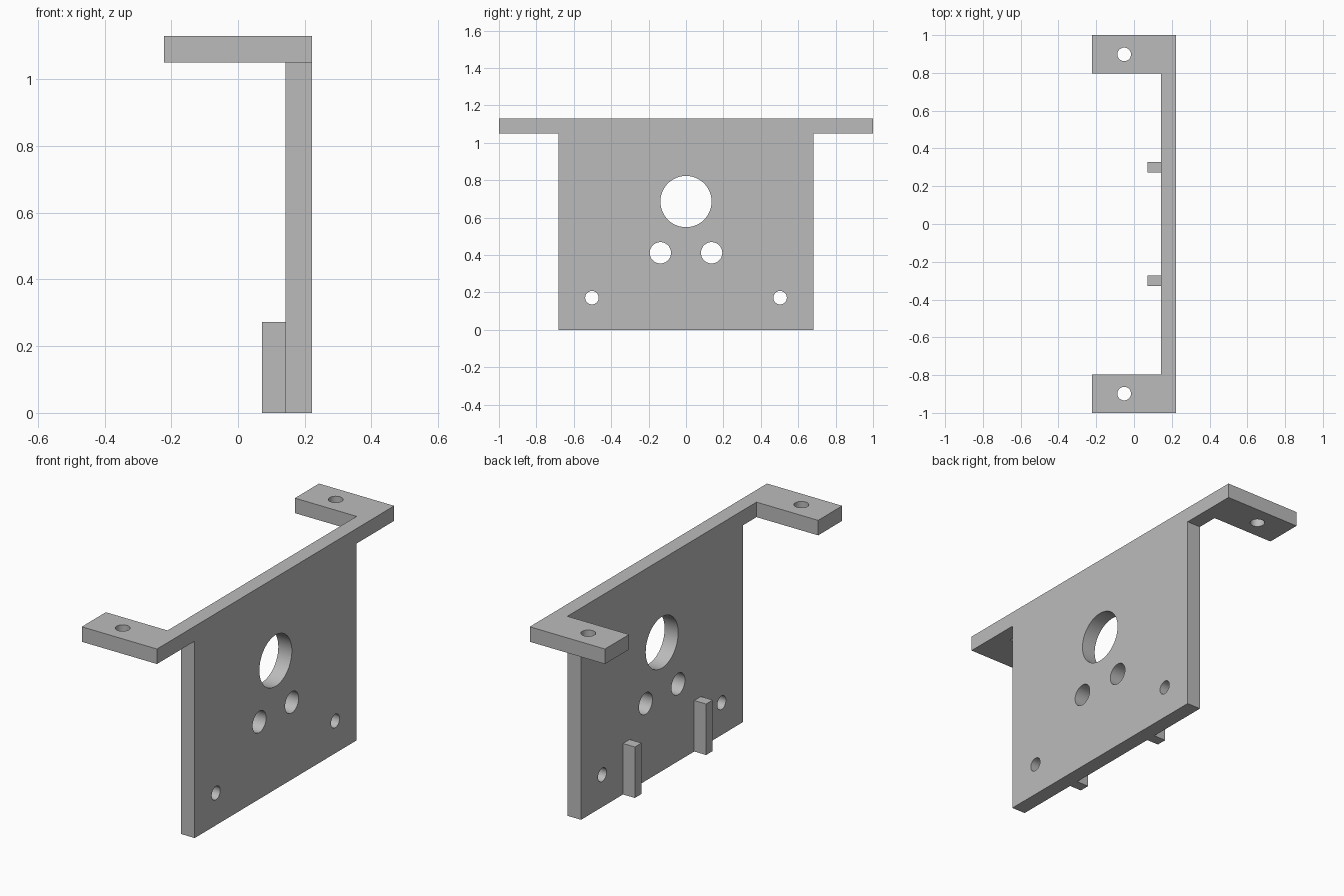
import bpy
import bmesh
from math import radians
from mathutils import Matrix, Vector

if "Cube" in bpy.data.objects:
    bpy.data.objects.remove(bpy.data.objects["Cube"], do_unlink=True)

grey = bpy.data.materials.new("plain grey")
grey.use_nodes = True
colour = (0.5, 0.5, 0.5, 1)
grey.diffuse_color = colour
grey.node_tree.nodes["Principled BSDF"].inputs["Base Color"].default_value = colour

# Shared dimensions
INNER, OUTER = 0.142, 0.222      # plate thickness in x
SHELF, TOP = 1.05, 1.13          # flange thickness in z


def add_object(name, bm):
    bmesh.ops.recalc_face_normals(bm, faces=bm.faces)
    mesh = bpy.data.meshes.new(name)
    bm.to_mesh(mesh)
    bm.free()
    mesh.materials.append(grey)
    obj = bpy.data.objects.new(name, mesh)
    bpy.context.collection.objects.link(obj)
    return obj


def prism(name, outline, direction):
    """Extrude a closed planar outline along a direction."""
    bm = bmesh.new()
    face = bm.faces.new([bm.verts.new(p) for p in outline])
    result = bmesh.ops.extrude_face_region(bm, geom=[face], use_keep_orig=True)
    moved = [v for v in result["geom"] if isinstance(v, bmesh.types.BMVert)]
    bmesh.ops.translate(bm, verts=moved, vec=Vector(direction))
    return add_object(name, bm)


def box(name, x0, x1, y0, y1, z0, z1):
    outline = [(x0, y0, z0), (x1, y0, z0), (x1, y1, z0), (x0, y1, z0)]
    return prism(name, outline, (0, 0, z1 - z0))


def drill(name, centre, radius, axis):
    """Round cutter running along x or z."""
    turn = Matrix.Rotation(radians(90), 4, "Y") if axis == "X" else Matrix()
    bm = bmesh.new()
    bmesh.ops.create_cone(bm, cap_ends=True, segments=48, radius1=radius,
                          radius2=radius, depth=0.3,
                          matrix=Matrix.Translation(centre) @ turn)
    obj = add_object(name, bm)
    obj.hide_render = True
    return obj


def combine(target, tool, operation):
    """Apply a boolean and discard the tool."""
    mod = target.modifiers.new("combine", "BOOLEAN")
    mod.operation, mod.solver, mod.object = operation, "EXACT", tool
    bpy.context.view_layer.objects.active = target
    bpy.ops.object.modifier_apply(modifier=mod.name)
    bpy.data.objects.remove(tool, do_unlink=True)


# Upright plate with the C-shaped top flange fused on
bracket = box("mounting_bracket", INNER, OUTER, -0.682, 0.682, 0, SHELF)
half = [(OUTER, 1), (-OUTER, 1), (-OUTER, 0.797), (INNER, 0.797)]
outline = half + [(x, -y) for x, y in reversed(half)]
flange = prism("top_flange", [(x, y, SHELF) for x, y in outline],
               (0, 0, TOP - SHELF))
combine(bracket, flange, "UNION")

# Large central bore, paired plate holes and tab screw holes
middle = (INNER + OUTER) / 2
cutters = [drill("bore_cutter", (middle, 0, 0.686), 0.137, "X")]
for side in (-1, 1):
    cutters += [
        drill("plate_hole_cutter", (middle, side * 0.137, 0.412), 0.057, "X"),
        drill("corner_hole_cutter", (middle, side * 0.503, 0.172), 0.036, "X"),
        drill("tab_hole_cutter", (-0.052, side * 0.898, 1.09), 0.036, "Z"),
    ]
for cutter in cutters:
    combine(bracket, cutter, "DIFFERENCE")

# Two short ribs on the inner side of the plate
for side, label in ((1, "back"), (-1, "front")):
    y = side * 0.3
    box(label + "_rib", 0.072, INNER, y - 0.028, y + 0.028, 0, 0.272)

# Smooth hole walls with crisp edges
bpy.ops.object.select_all(action="DESELECT")
bracket.select_set(True)
bpy.context.view_layer.objects.active = bracket
bpy.ops.object.shade_smooth_by_angle(angle=radians(30))
